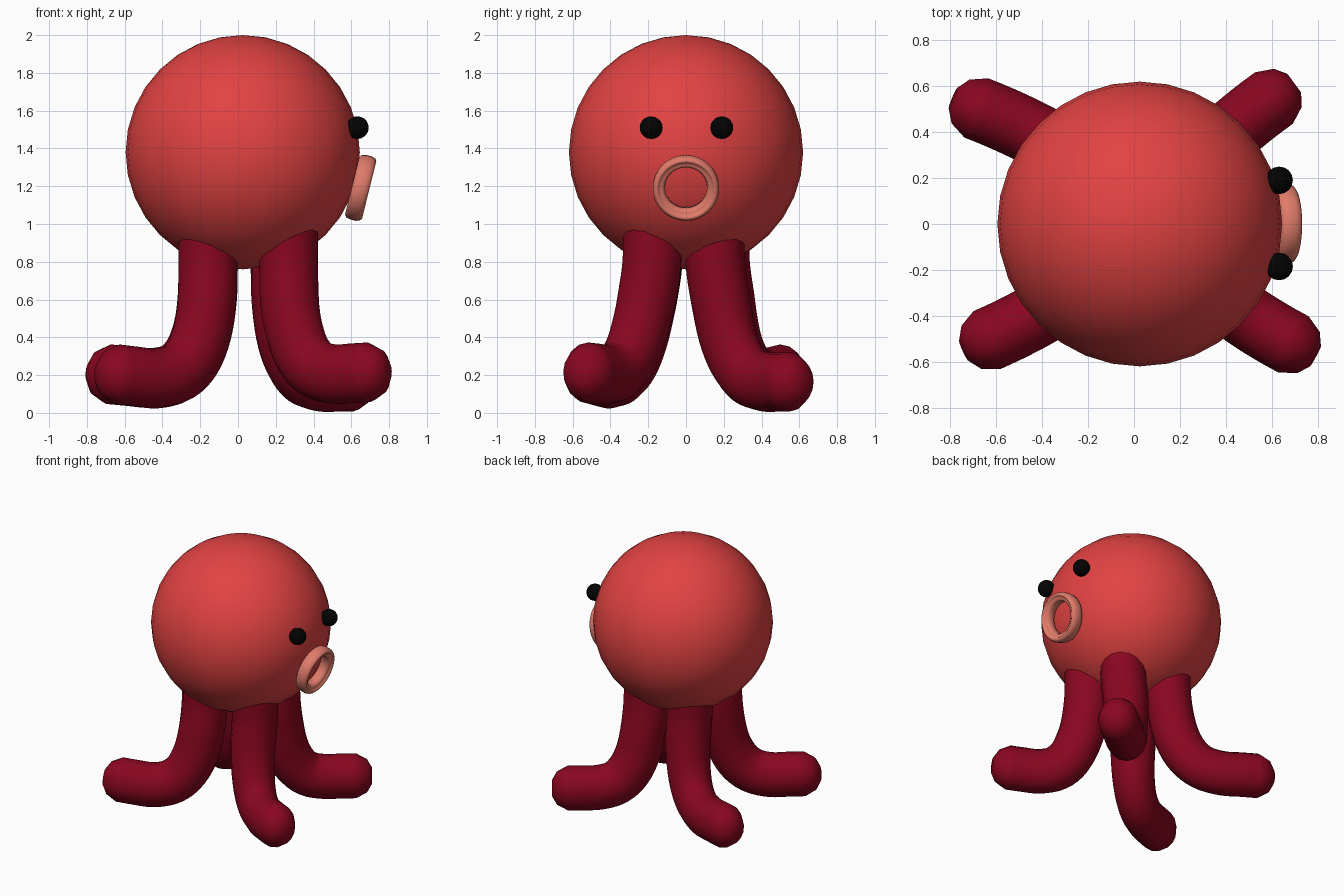
import bpy, bmesh, math
from mathutils import Vector, Matrix

if "Cube" in bpy.data.objects:
    bpy.data.objects.remove(bpy.data.objects["Cube"])


def material(name, rgb):
    m = bpy.data.materials.new(name)
    m.diffuse_color = (*rgb, 1)
    m.use_nodes = True
    m.node_tree.nodes["Principled BSDF"].inputs["Base Color"].default_value = m.diffuse_color
    return m


CORAL = material("coral red", (0.76, 0.055, 0.055))
CRIMSON = material("dark crimson", (0.25, 0.002, 0.014))
SALMON = material("salmon", (0.75, 0.2, 0.145))
BLACK = material("black", (0.001, 0.001, 0.001))


def finish(name, bm, mat):
    bmesh.ops.recalc_face_normals(bm, faces=bm.faces)
    for f in bm.faces:
        f.smooth = True
    me = bpy.data.meshes.new(name)
    bm.to_mesh(me)
    bm.free()
    me.materials.append(mat)
    ob = bpy.data.objects.new(name, me)
    bpy.context.collection.objects.link(ob)
    return ob


def ball(name, centre, radius, mat, segs, rings):
    bm = bmesh.new()
    bmesh.ops.create_uvsphere(bm, u_segments=segs, v_segments=rings, radius=radius)
    bmesh.ops.translate(bm, verts=bm.verts, vec=centre)
    return finish(name, bm, mat)


def bridge(bm, a, b):
    n = len(a)
    for i in range(n):
        bm.faces.new((a[i], a[(i + 1) % n], b[(i + 1) % n], b[i]))


# Head and eyes (the face looks along +x)
ball("head", (0.025, 0, 1.38), 0.62, CORAL, 32, 16)
for label, y in (("left_eye", 0.19), ("right_eye", -0.185)):
    ball(label, (0.632, y, 1.51), 0.06, BLACK, 16, 10)

# Mouth: a lathed ring with a shallow groove in its lip, tilted downwards
LIP = [(-0.045, 0.155), (-0.035, 0.17), (-0.01, 0.176), (0.02, 0.176), (0.04, 0.168),
       (0.048, 0.156), (0.042, 0.146), (0.032, 0.142), (0.034, 0.13), (0.026, 0.117),
       (0.0, 0.111), (-0.03, 0.114), (-0.045, 0.13)]
bm = bmesh.new()
loops = []
for i in range(32):
    a = math.tau * i / 32
    loops.append([bm.verts.new((x, r * math.cos(a), r * math.sin(a))) for x, r in LIP])
for i in range(32):
    bridge(bm, loops[i], loops[(i + 1) % 32])
bm.transform(Matrix.Translation((0.648, 0, 1.192)) @ Matrix.Rotation(math.radians(14), 4, 'Y'))
finish("mouth_ring", bm, SALMON)


def smooth_path(pts, steps=4):
    """Catmull-Rom samples through the points."""
    p = [pts[0] * 2 - pts[1]] + pts + [pts[-1] * 2 - pts[-2]]
    out = []
    for i in range(1, len(p) - 2):
        for k in range(steps):
            t = k / steps
            a, b, c, d = p[i - 1:i + 3]
            out.append(0.5 * (2 * b + (c - a) * t + (2 * a - 5 * b + 4 * c - d) * t * t
                              + (3 * b - a - 3 * c + d) * t ** 3))
    return out + [pts[-1]]


def tentacle(name, base, tip, mid_z, tip_z, radius=0.158, sides=16):
    base, tip = Vector(base), Vector(tip)
    out = (tip - base).normalized()
    across = Vector((-out.y, out.x, 0))
    end = tip - out * 0.11          # where the rounded tip starts
    sign = math.copysign(1, base.y)
    # distance along the plan line, height, sideways bow
    profile = [(0, 1.02, 0), (0, 0.8, 0), (0.01, 0.6, 0.025), (0.06, mid_z + 0.25, 0.042),
               (0.165, mid_z + 0.115, 0.055), (0.33, mid_z + 0.03, 0.062),
               (0.56, mid_z, 0.062), (0.8, (mid_z + tip_z) / 2, 0.052), (1, tip_z, 0.038)]
    pts = []
    for s, z, bow in profile:
        p = base.lerp(end, s)
        pts.append(Vector((p.x, p.y + sign * bow, z)))
    path = smooth_path(pts)
    n = len(path)
    stations = []
    for i, c in enumerate(path):
        tan = (path[min(i + 1, n - 1)] - path[max(i - 1, 0)]).normalized()
        stations.append((c, tan, radius))
    c, tan, _ = stations[-1]
    stations += [(c + tan * 0.075, tan, radius * 0.74), (c + tan * 0.11, tan, radius * 0.36)]
    bm = bmesh.new()
    rings = []
    for c, tan, r in stations:
        side = (across - tan * across.dot(tan)).normalized()
        up = tan.cross(side)
        # the section grows a little narrower towards the floor
        w = r * (0.88 + 0.12 * min(1, max(0, (c.z - 0.22) / 0.4)))
        rings.append([bm.verts.new(c + w * math.cos(a) * side + r * math.sin(a) * up)
                      for a in (math.tau * k / sides for k in range(sides))])
    for a, b in zip(rings, rings[1:]):
        bridge(bm, a, b)
    bm.faces.new(rings[0])
    bm.faces.new(rings[-1])
    finish(name, bm, CRIMSON)


# Four tentacles, each curling outwards at the floor
tentacle("front_right_tentacle", (0.268, -0.18), (0.783, -0.55), 0.205, 0.215)
tentacle("back_right_tentacle", (0.225, 0.155), (0.69, 0.585), 0.165, 0.165)
tentacle("front_left_tentacle", (-0.158, -0.175), (-0.735, -0.525), 0.182, 0.205)
tentacle("back_left_tentacle", (-0.158, 0.18), (-0.783, 0.52), 0.185, 0.205)
